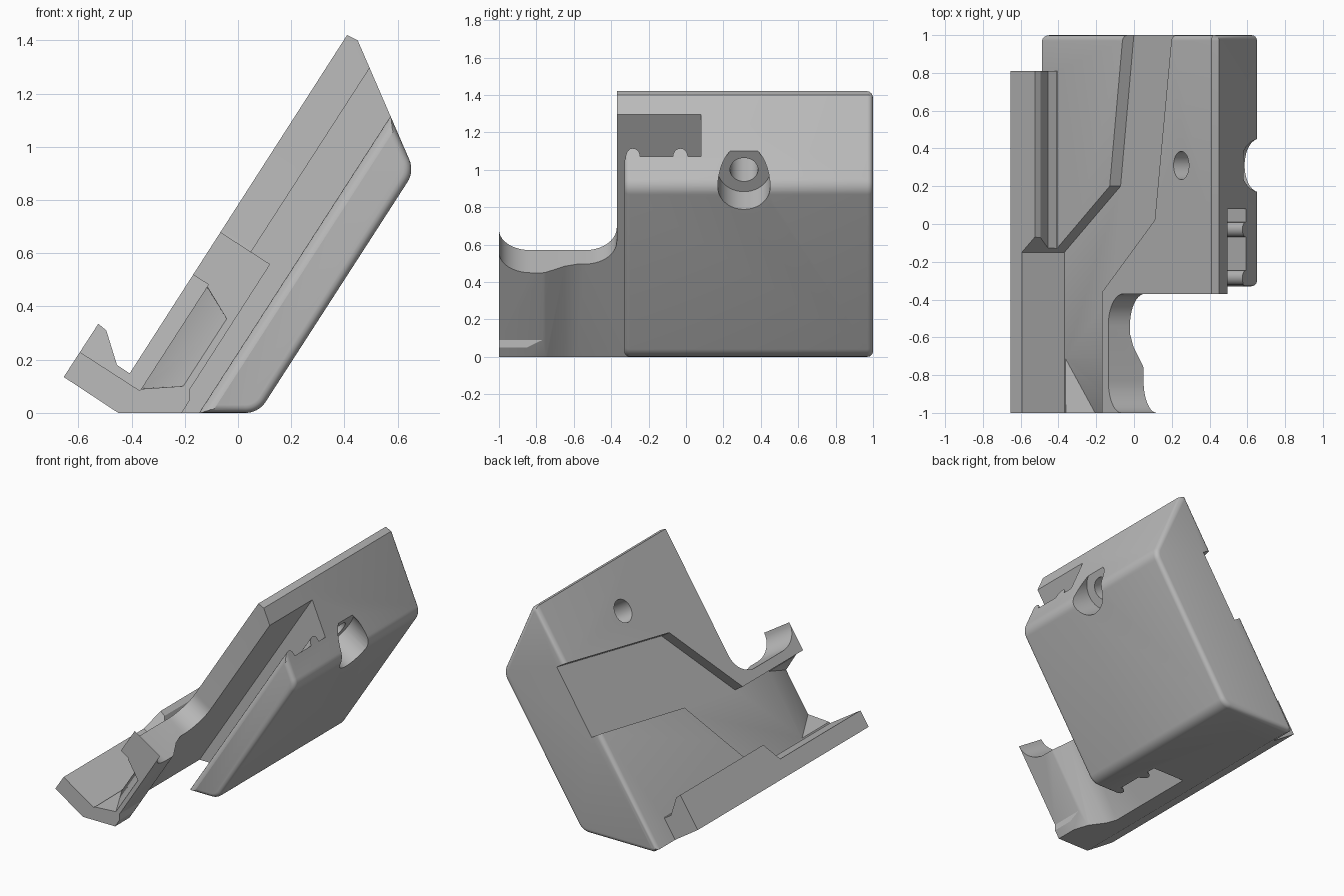
import bpy, bmesh, math
from mathutils import Vector

if "Cube" in bpy.data.objects:
    bpy.data.objects.remove(bpy.data.objects["Cube"], do_unlink=True)

mat = bpy.data.materials.new("plain grey")
mat.use_nodes = True
GREY = (0.5, 0.5, 0.5, 1)
mat.diffuse_color = GREY
mat.node_tree.nodes["Principled BSDF"].inputs["Base Color"].default_value = GREY

# Slanted frame: u climbs the slope, d goes down through the thickness
CU, CD = 0.542, 0.84


def slope(u, d, y):
    return Vector((CU * u + CD * d, y, CD * u - CU * d))


def upright(x, z, y):
    return Vector((x, y, z))


def along_u(y, d, u):
    return slope(u, d, y)


def along_d(y, u, d):
    return slope(u, d, y)


def finish(name, bm):
    bmesh.ops.recalc_face_normals(bm, faces=bm.faces)
    mesh = bpy.data.meshes.new(name)
    bm.to_mesh(mesh)
    bm.free()
    mesh.materials.append(mat)
    ob = bpy.data.objects.new(name, mesh)
    bpy.context.collection.objects.link(ob)
    return ob


def prism(name, pts, a, b, place, bevel=0):
    bm = bmesh.new()
    ends = [[bm.verts.new(place(p, q, t)) for p, q in pts] for t in (a, b)]
    caps = [bm.faces.new(e) for e in ends]
    n = len(pts)
    for i in range(n):
        j = (i + 1) % n
        bm.faces.new((ends[0][i], ends[0][j], ends[1][j], ends[1][i]))
    if bevel:
        bmesh.ops.recalc_face_normals(bm, faces=bm.faces)
        bmesh.ops.bevel(bm, geom=[e for f in caps for e in f.edges], offset=bevel,
                        segments=4, profile=0.5, affect='EDGES', clamp_overlap=True)
    return finish(name, bm)


def arc(cx, cy, rx, ry, start, end, n=10):
    out = []
    for i in range(n + 1):
        a = math.radians(start + (end - start) * i / n)
        out.append((cx + rx * math.cos(a), cy + ry * math.sin(a)))
    return out


def rounded(before, corner, after, r, n=8):
    """Points of a fillet of radius r at a profile corner."""
    p, c, q = Vector(before), Vector(corner), Vector(after)
    v, w = (p - c).normalized(), (q - c).normalized()
    half = v.angle(w) / 2
    centre = c + (v + w).normalized() * r / math.sin(half)
    s = c + v * r / math.tan(half) - centre
    e = c + w * r / math.tan(half) - centre
    return [tuple(centre + s.lerp(e, i / n).normalized() * r) for i in range(n + 1)]


def combine(target, tool, operation):
    mod = target.modifiers.new(operation, 'BOOLEAN')
    mod.object, mod.operation, mod.solver = tool, operation, 'EXACT'
    bpy.context.view_layer.objects.active = target
    bpy.ops.object.modifier_apply(modifier=mod.name)
    bpy.data.objects.remove(tool, do_unlink=True)


# Main slanted block with rounded lower and outer corners
tip, chin, shoulder, foot, heel = (0.41, 1.42), (0.45, 1.4), (0.663, 0.908), (0.077, 0), (-0.45, 0)
edge = (-0.487, 0.024)
outline = [edge, tip, chin]
outline += rounded(chin, shoulder, foot, 0.09) + rounded(shoulder, foot, heel, 0.09) + [heel]
body = prism("slanted_bracket", outline, -0.33, 1, upright, bevel=0.03)

# Upper layer and arm, reaching forward past the outer plate
layer = [edge, tip, chin, (0.535, 1.204), (-0.18, 0.09), (-0.18, 0), heel]
combine(body, prism("arm", layer, -1, 0, upright), 'UNION')
body.data.materials.clear()
body.data.materials.append(mat)

# Hooked lip along the low edge
lip = [(-0.655, 0.135), heel, (-0.25, 0), (-0.3, 0.18), (-0.41, 0.15), (-0.455, 0.18),
       (-0.495, 0.31), (-0.525, 0.335)]
combine(body, prism("lip", lip, -1, 0.81, upright), 'UNION')

# Slot behind the outer plate, with two round ridges, and the arm's outer taper
FLOOR, PLATE, R = -0.287, -0.083, 0.04
slot = [(-1.2, -0.178), (-0.85, -0.178), (-0.75, -0.205), (-0.65, -0.265), (-0.58, FLOOR),
        (0.08, FLOOR), (0.08, PLATE)]
for y in (-0.03, -0.285):
    slot += arc(y, PLATE, R, -R, 0, 180)
slot += [(-0.345, PLATE), (-0.345, 0.4), (-1.2, 0.4)]
combine(body, prism("slot_cutter", slot, -1, 3, along_u), 'DIFFERENCE')

# Saddle across the end of the arm
saddle = [(-1.2, 0.535)] + arc(-0.83, 0.535, 0.17, 0.13, 180, 270)
saddle += arc(-0.54, 0.55, 0.17, 0.145, 270, 360) + [(-0.37, 3), (-1.2, 3)]
combine(body, prism("saddle_cutter", saddle, -1, 0.5, along_d), 'DIFFERENCE')

# Bent channel sunk into the upper face
channel = [(1.1, 0.565), (0.2, 0.419), (-0.15, -0.13), (-1.1, -0.13),
           (-1.1, 0.345), (-0.36, 0.345), (0.02, 0.86), (1.1, 1.045)]
combine(body, prism("channel_cutter", channel, -1, -0.355, along_d), 'DIFFERENCE')

# Ramp at the front end of the channel
bm = bmesh.new()
for u, d, y in ((-0.12, -0.352, -1.01), (-0.024, -0.223, -1.01), (0.272, -0.223, -1.01),
                (0.335, -0.352, -1.01), (-0.12, -0.37, -1.01), (0.335, -0.37, -1.01),
                (-0.12, -0.356, -0.71), (0.335, -0.356, -0.71)):
    bm.verts.new(slope(u, d, y))
bmesh.ops.convex_hull(bm, input=bm.verts)
combine(body, finish("ramp_cutter", bm), 'DIFFERENCE')

# Bolt hole with its wide counterbore on the outer side
for radius, depth in ((0.14, -0.11), (0.075, -1)):
    ring = arc(0.31, 1.12, radius, radius, 0, 360, 40)[:-1]
    combine(body, prism("hole_cutter", ring, depth, 0.5, along_d), 'DIFFERENCE')

# Smooth rounded edges, keep hard edges crisp
for ob in bpy.context.selected_objects:
    ob.select_set(False)
body.select_set(True)
bpy.context.view_layer.objects.active = body
bpy.ops.object.shade_smooth_by_angle(angle=math.radians(32))
